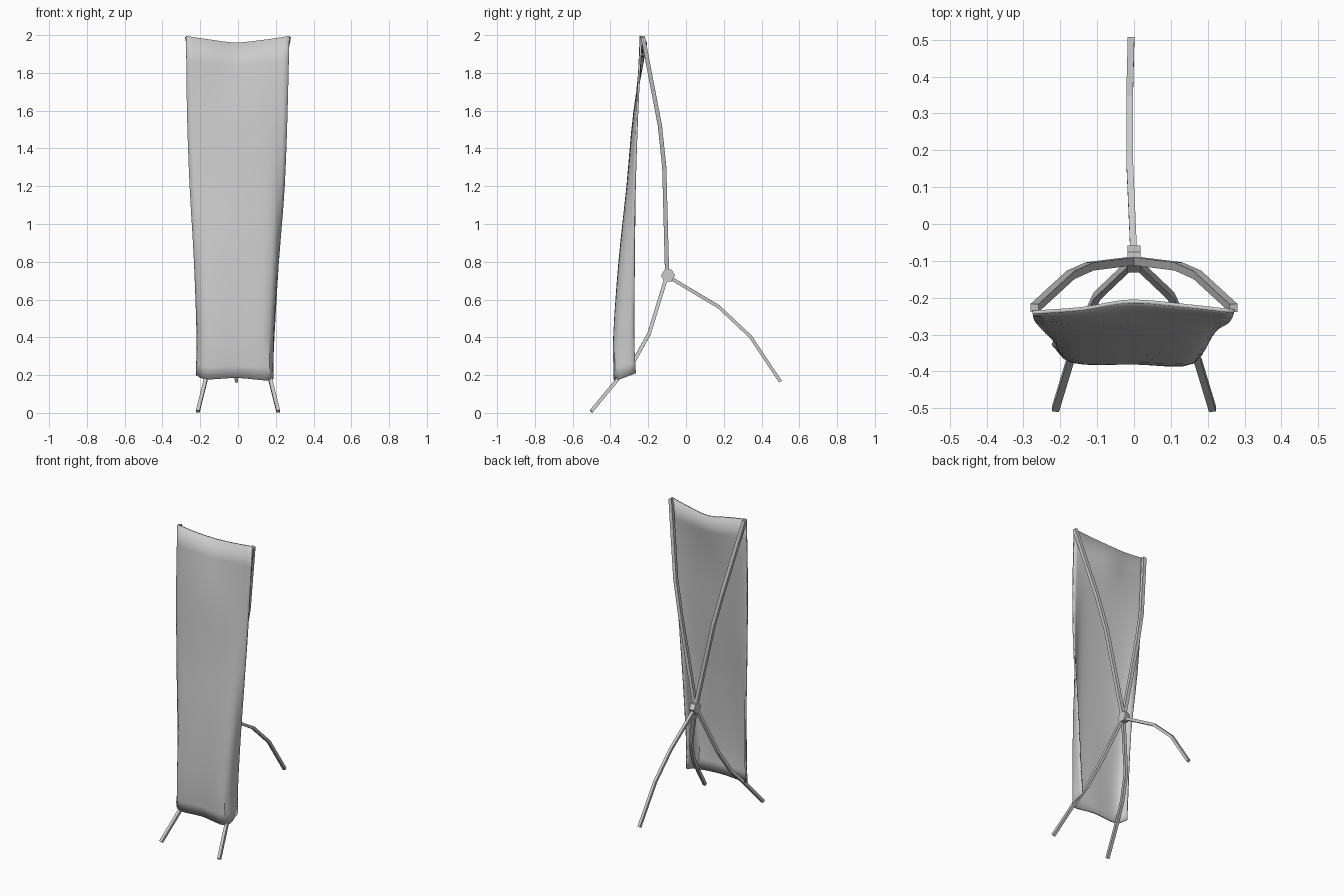
import bpy, bmesh
from mathutils import Vector, Matrix

if "Cube" in bpy.data.objects:
    bpy.data.objects.remove(bpy.data.objects["Cube"])


def finish(name, bm, smooth=None):
    bmesh.ops.recalc_face_normals(bm, faces=bm.faces[:])
    me = bpy.data.meshes.new(name)
    bm.to_mesh(me)
    bm.free()
    ob = bpy.data.objects.new(name, me)
    bpy.context.collection.objects.link(ob)
    return ob


def catmull(pts, steps):
    """Smooth curve through all points."""
    p = [pts[0] * 2 - pts[1]] + pts + [pts[-1] * 2 - pts[-2]]
    out = []
    for i in range(1, len(p) - 2):
        a, b, c, d = p[i - 1:i + 3]
        for k in range(steps):
            t = k / steps
            out.append(0.5 * (2 * b + (c - a) * t + (2 * a - 5 * b + 4 * c - d) * t * t
                              + (3 * b - a - 3 * c + d) * t ** 3))
    return out + [pts[-1]]


def rod(name, pts, r):
    """Square bar swept along a bent path."""
    pts = [Vector(p) for p in pts]
    bm = bmesh.new()
    rings = []
    for i, p in enumerate(pts):
        d = (pts[min(i + 1, len(pts) - 1)] - pts[max(i - 1, 0)]).normalized()
        side = Vector((1, 0, 0))
        side = (side - d * side.dot(d)).normalized()
        up = d.cross(side)
        rings.append([bm.verts.new(p + side * r * a + up * r * b)
                      for a, b in ((1, 1), (-1, 1), (-1, -1), (1, -1))])
    for a, b in zip(rings, rings[1:]):
        for k in range(4):
            bm.faces.new((a[k], a[(k + 1) % 4], b[(k + 1) % 4], b[k]))
    bm.faces.new(rings[0])
    bm.faces.new(rings[-1])
    return finish(name, bm)


# Banner sheet: x, y across each height, left edge to right edge
rows = [
    (0.175, (-.22, -.325, -.165, -.368, 0, -.37, .168, -.37, .180, -.265)),
    (0.40, (-.215, -.310, -.17, -.37, 0, -.376, .162, -.372, .188, -.274)),
    (0.80, (-.23, -.300, -.17, -.34, 0, -.352, .175, -.343, .212, -.272)),
    (1.20, (-.255, -.275, -.15, -.30, 0, -.31, .17, -.305, .245, -.27)),
    (1.60, (-.27, -.257, -.15, -.268, 0, -.273, .15, -.27, .262, -.257)),
    (1.995, (-.275, -.24, -.14, -.23, -.01, -.21, .14, -.222, .272, -.237)),
]
lift = {0: (.025, .003, .01, -.003, .035), 5: (0, -.02, -.035, -.02, 0)}
grid = []
for i, (z, xy) in enumerate(rows):
    dz = lift.get(i, (0,) * 5)
    grid.append(catmull([Vector((xy[2 * k], xy[2 * k + 1], z + dz[k])) for k in range(5)], 4))
cols = [catmull(list(c), 3) for c in zip(*grid)]
bm = bmesh.new()
vs = [[bm.verts.new(p) for p in c] for c in cols]
for a, b in zip(vs, vs[1:]):
    for j in range(len(a) - 1):
        bm.faces.new((a[j], b[j], b[j + 1], a[j + 1]))
banner = finish("banner_sheet", bm)
mod = banner.modifiers.new("thickness", 'SOLIDIFY')
mod.thickness = 0.01
mod.offset = 0
bpy.context.view_layer.objects.active = banner
banner.select_set(True)
bpy.ops.object.shade_smooth_by_angle(angle=0.6)

# Upper arms and front legs, mirrored left and right
for s, side in ((-1, "left"), (1, "right")):
    rod("upper_arm_" + side, [(0, -.1, .73), (s * .12, -.115, 1.30),
                              (s * .172, -.138, 1.52), (s * .27, -.228, 1.99)], .011)
    rod("front_leg_" + side, [(0, -.1, .73), (s * .10, -.195, .42), (s * .138, -.275, .275),
                              (s * .17, -.36, .18), (s * .213, -.502, .008)], .0095)

# Rear leg
rod("rear_leg", [(0, -.1, .725), (-.012, .175, .56), (-.012, .34, .405), (-.008, .5, .165)], .009)

# Hub where the bars meet
bm = bmesh.new()
bmesh.ops.create_cone(bm, cap_ends=True, segments=6, radius1=.037, radius2=.037, depth=.036,
                      matrix=Matrix.Translation((0, -.095, .727)) @ Matrix.Rotation(1.5708, 4, 'Y'))
finish("hub", bm)
